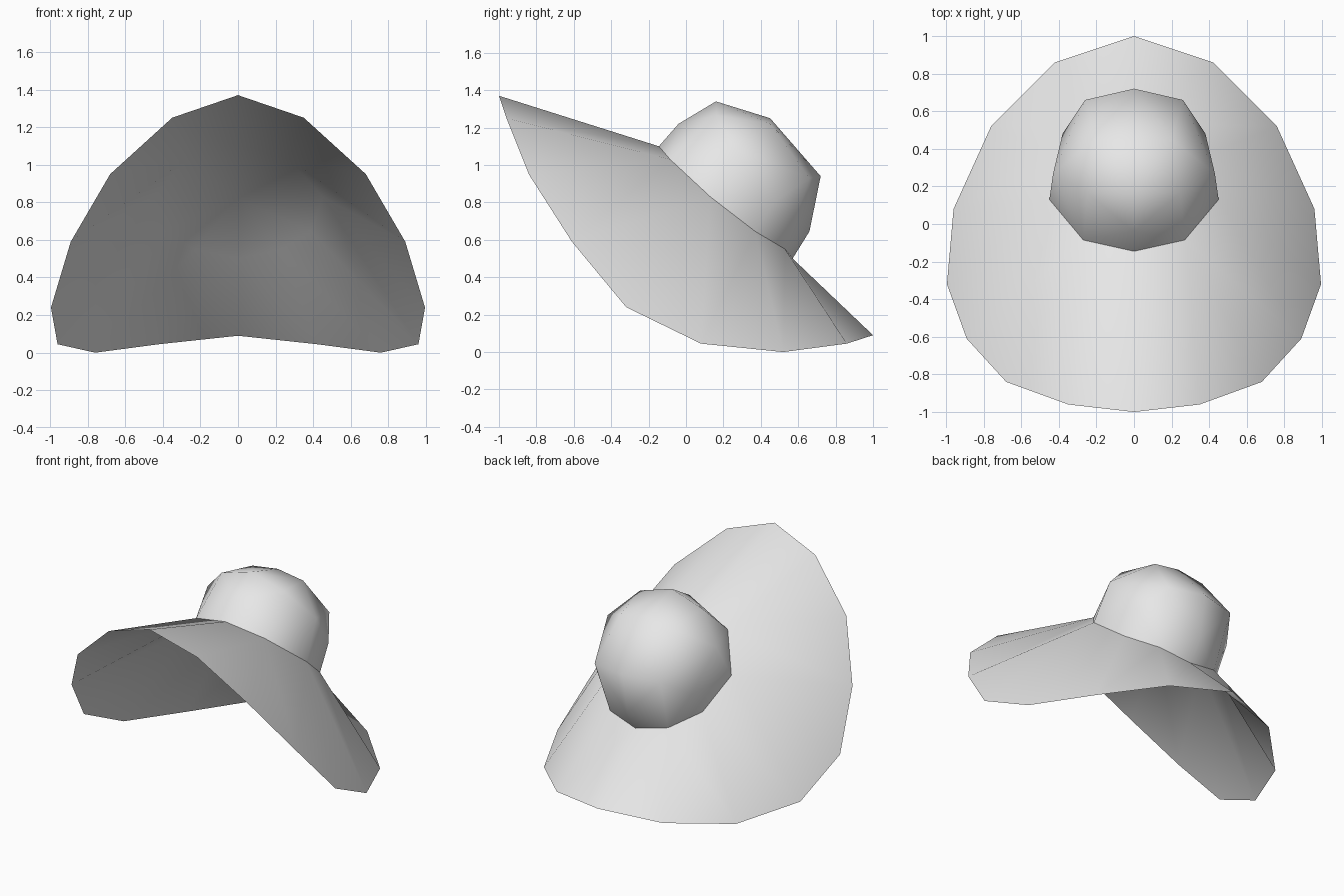
import bpy, bmesh
from mathutils import Vector

if "Cube" in bpy.data.objects:
    bpy.data.objects.remove(bpy.data.objects["Cube"])

AXIS = Vector((0, 0.64, 0.768))      # direction the tilted crown points

felt = bpy.data.materials.new("pale_grey_felt")
felt.diffuse_color = (0.8, 0.8, 0.8, 1)
felt.use_nodes = True
felt.node_tree.nodes["Principled BSDF"].inputs["Base Color"].default_value = felt.diffuse_color


def finish(bm, name):
    """Turn the faces outwards, shade them smooth and add the object."""
    bmesh.ops.recalc_face_normals(bm, faces=bm.faces)
    if sum(f.normal.dot(AXIS) * f.calc_area() for f in bm.faces) < 0:
        bmesh.ops.reverse_faces(bm, faces=bm.faces)
    mesh = bpy.data.meshes.new(name)
    bm.to_mesh(mesh)
    bm.free()
    mesh.materials.append(felt)
    mesh.shade_smooth()
    ob = bpy.data.objects.new(name, mesh)
    bpy.context.collection.objects.link(ob)
    return ob


# half outlines from back to front
RIM = [(0, 1, .09), (.42, .86, .045), (.76, .52, 0), (.96, .08, .045), (.995, -.32, .24),
       (.89, -.61, .59), (.68, -.84, .95), (.35, -.96, 1.25), (0, -1, 1.37)]
BASE = [(0, .57, .5), (.23, .53, .55), (.39, .37, .645), (.45, .13, .83),
        (.27, -.085, 1.03), (0, -.145, 1.1)]

# brim: floppy disc drooping at the sides and back, closed under the crown
bm = bmesh.new()
rim = [bm.verts.new(p) for p in RIM]
seat = [bm.verts.new(p) for p in BASE]
facing = [0, 1, 2, 3, 3, 4, 4, 5, 5]     # seat vertex facing each rim vertex
for i in range(len(rim) - 1):
    a, b = facing[i], facing[i + 1]
    bm.faces.new((seat[a], rim[i], rim[i + 1]))
    if a != b:
        bm.faces.new((seat[a], rim[i + 1], seat[b]))
middle = bm.verts.new((0, .21, .82))
for a, b in zip(seat, seat[1:]):
    bm.faces.new((middle, a, b))
brim = finish(bm, "brim")
brim.modifiers.new("mirror", 'MIRROR').use_clip = True

# crown: rounded convex shell over the seat, open underneath
LOWER = [(0, .66, .645), (.38, .48, .81), (.43, .27, 1.08), (0, -.04, 1.22)]
UPPER = [(0, .72, .94), (.26, .66, .93), (.246, .165, 1.265), (0, .16, 1.34)]
TOP = [(0, .45, 1.25), (.2, .45, 1.22)]
bm = bmesh.new()
for x, y, z in BASE + LOWER + UPPER + TOP:
    for side in ((1, -1) if x else (1,)):
        bm.verts.new((x * side, y, z))
bmesh.ops.convex_hull(bm, input=bm.verts[:])
bmesh.ops.recalc_face_normals(bm, faces=bm.faces)
under = [f for f in bm.faces if f.normal.dot(AXIS) < -.7]
bmesh.ops.delete(bm, geom=under, context='FACES')
bmesh.ops.delete(bm, geom=[v for v in bm.verts if not v.link_faces], context='VERTS')
finish(bm, "crown")
